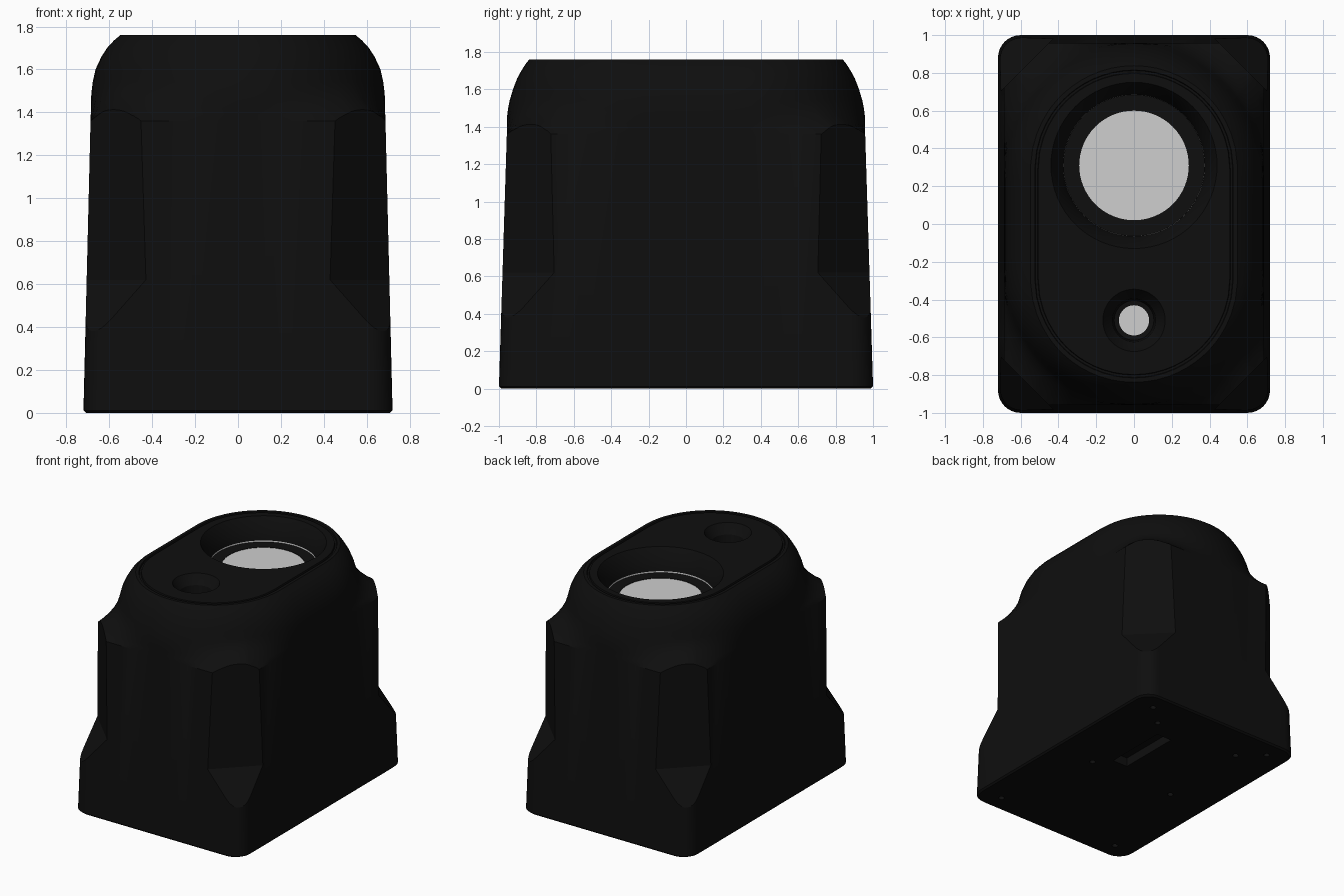
import bpy, bmesh, math
from mathutils import Vector

if "Cube" in bpy.data.objects:
    bpy.data.objects.remove(bpy.data.objects["Cube"])


def material(name, c):
    m = bpy.data.materials.new(name)
    m.diffuse_color = (c, c, c, 1)
    m.use_nodes = True
    m.node_tree.nodes["Principled BSDF"].inputs["Base Color"].default_value = m.diffuse_color
    return m


BLACK = material("black plastic", 0.0045)
GREY = material("light grey glass", 0.62)


def add_object(name, bm, mats):
    me = bpy.data.meshes.new(name)
    bm.to_mesh(me)
    bm.free()
    ob = bpy.data.objects.new(name, me)
    bpy.context.collection.objects.link(ob)
    for m in mats:
        me.materials.append(m)
    return ob


def smooth(ob, angle=28):
    bpy.ops.object.select_all(action='DESELECT')
    ob.select_set(True)
    bpy.context.view_layer.objects.active = ob
    bpy.ops.object.shade_smooth_by_angle(angle=math.radians(angle))


def rounded_rect(hx, hy, r=0.12, n=8):
    """Counter-clockwise outline with evenly split sides and corner arcs."""
    pts = []
    for k, (sx, sy) in enumerate([(1, 1), (-1, 1), (-1, -1), (1, -1)]):
        for i in range(n + 1):
            a = math.pi / 2 * (k + i / n)
            pts.append(Vector((sx * (hx - r) + r * math.cos(a), sy * (hy - r) + r * math.sin(a))))
        a, nxt = pts[-1], [(-1, 1), (-1, -1), (1, -1), (1, 1)][k]
        ang = math.pi / 2 * (k + 1)
        b = Vector((nxt[0] * (hx - r) + r * math.cos(ang), nxt[1] * (hy - r) + r * math.sin(ang)))
        pts += [a.lerp(b, i / 14) for i in range(1, 14)]
    return pts


def stadium_point(p, w, length):
    """Point of a stadium outline in the direction of p."""
    d, c = p.normalized(), length - w
    dx, dy = abs(d.x), abs(d.y)
    if dx > 1e-6 and w * dy / dx <= c:
        return d * (w / dx)
    return d * (c * dy + math.sqrt(max(0, c * c * dy * dy - c * c + w * w)))


# Body rings: height, half width, half depth, blend from rounded box to stadium
rings = [(0, 0.708, 0.988, 0), (0.012, 0.72, 1.0, 0), (1.36, 0.687, 0.958, 0),
         (1.39, 0.686, 0.957, 0.3), (1.42, 0.686, 0.957, 0.55), (1.46, 0.685, 0.956, 0.8),
         (1.50, 0.682, 0.951, 0.95), (1.54, 0.677, 0.943, 1), (1.60, 0.664, 0.925, 1),
         (1.66, 0.636, 0.902, 1), (1.70, 0.61, 0.88, 1), (1.735, 0.578, 0.858, 1),
         (1.76, 0.548, 0.838, 1), (1.76, 0.525, 0.815, 1), (1.748, 0.522, 0.812, 1),
         (1.748, 0.510, 0.800, 1), (1.76, 0.507, 0.797, 1)]
bm = bmesh.new()
loops = []
for z, hx, hy, t in rings:
    loops.append([bm.verts.new((*p.lerp(stadium_point(p, hx, hy), t), z))
                  for p in rounded_rect(hx, hy)])
for a, b in zip(loops, loops[1:]):
    for i in range(len(a)):
        j = (i + 1) % len(a)
        bm.faces.new((a[i], a[j], b[j], b[i]))
bm.faces.new(loops[0][::-1])
bm.faces.new(loops[-1])
body = add_object("sensor_housing", bm, [BLACK])

# Corner recess cutters: diagonal walls with a sloping foot
bm = bmesh.new()
prof = [(0.997, 0.62), (1.39, 0.012), (1.39, 2), (0.997, 2)]
q = math.sqrt(0.5)
for sx in (1, -1):
    for sy in (1, -1):
        ends = [[bm.verts.new((sx * q * (d + e), sy * q * (d - e), z)) for d, z in prof]
                for e in (-0.7, 0.45)]
        bm.faces.new(ends[0])
        bm.faces.new(ends[1][::-1])
        for i in range(4):
            j = (i + 1) % 4
            bm.faces.new((ends[0][i], ends[1][i], ends[1][j], ends[0][j]))
bmesh.ops.recalc_face_normals(bm, faces=bm.faces)
corner_cutter = add_object("corner_cutter", bm, [BLACK])


def plug(bm, x, y, z0, z1, r, seg):
    """Closed cylinder used as a hole cutter."""
    g = bmesh.ops.create_cone(bm, cap_ends=True, segments=seg, radius1=r, radius2=r, depth=z1 - z0)
    bmesh.ops.translate(bm, verts=g["verts"], vec=(x, y, (z0 + z1) / 2))


# Hole cutters: two optics, underside screw holes and a connector slot
bm = bmesh.new()
plug(bm, 0, 0.31, 1.5, 1.9, 0.44, 64)
plug(bm, 0, -0.51, 1.5, 1.9, 0.165, 48)
for sx in (1, -1):
    for x, y in [(0.54, 0.86), (0.54, -0.86), (0.37, 0.71), (0.37, -0.03)]:
        plug(bm, sx * x, y, -0.1, 0.08, 0.022, 16)
g = bmesh.ops.create_cube(bm, size=1)
for v in g["verts"]:
    v.co = (0.2 + v.co.x * 0.13, 0.33 + v.co.y * 0.5, v.co.z * 0.14)
hole_cutter = add_object("hole_cutter", bm, [BLACK])

for cutter in (corner_cutter, hole_cutter):
    cutter.hide_render = True
    mod = body.modifiers.new("cut", 'BOOLEAN')
    mod.operation, mod.solver, mod.object = 'DIFFERENCE', 'EXACT', cutter
    bpy.context.view_layer.objects.active = body
    bpy.ops.object.modifier_apply(modifier=mod.name)
    bpy.data.objects.remove(cutter)
smooth(body)


def recess(name, y, profile, grey_steps, seg):
    """Turned recess liner; the last profile ring is closed by the glass."""
    bm = bmesh.new()
    loops = [[bm.verts.new((r * math.cos(2 * math.pi * i / seg), y + r * math.sin(2 * math.pi * i / seg), z))
              for i in range(seg)] for r, z in profile]
    for k, (a, b) in enumerate(zip(loops, loops[1:])):
        for i in range(seg):
            j = (i + 1) % seg
            f = bm.faces.new((a[i], a[j], b[j], b[i]))
            f.material_index = int(k in grey_steps)
    bm.faces.new(loops[-1]).material_index = 1
    smooth(add_object(name, bm, [BLACK, GREY]))


# Large lens with stepped rim, and the small deep sensor window
recess("large_lens", 0.31,
       [(0.44, 1.76), (0.425, 1.735), (0.39, 1.66), (0.375, 1.60), (0.374, 1.59), (0.29, 1.588), (0.29, 1.585)],
       {3}, 64)
recess("small_sensor", -0.51,
       [(0.165, 1.76), (0.15, 1.735), (0.115, 1.69), (0.105, 1.60), (0.08, 1.595), (0.08, 1.58)],
       set(), 48)
